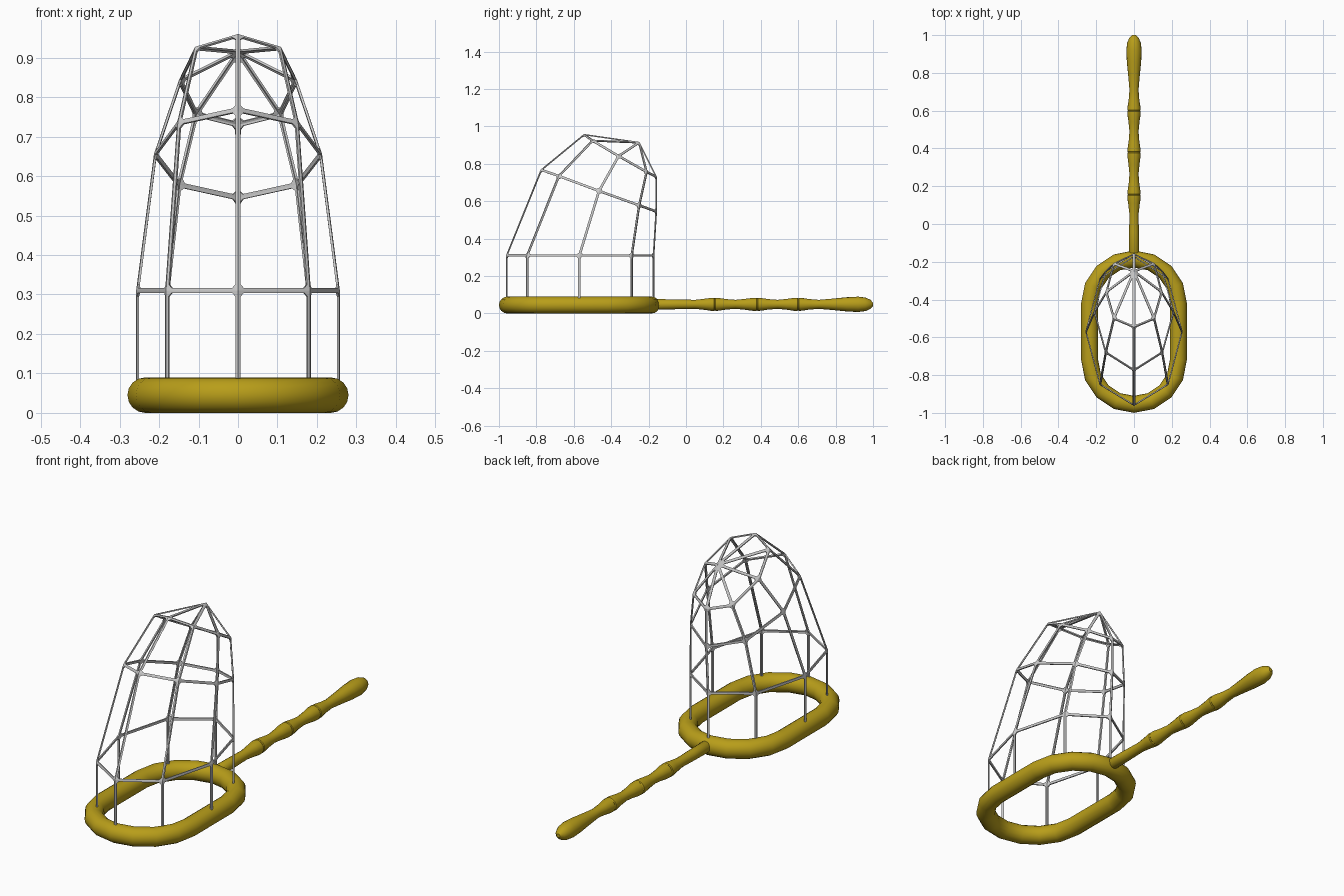
import bpy, bmesh
from math import sin, cos, pi
from mathutils import Vector

if "Cube" in bpy.data.objects:
    bpy.data.objects.remove(bpy.data.objects["Cube"])

wood = bpy.data.materials.new("bamboo")
wood.diffuse_color = (0.48, 0.34, 0.01, 1)
wood.use_nodes = True
wood.node_tree.nodes["Principled BSDF"].inputs["Base Color"].default_value = wood.diffuse_color


def make(name, bm, mat=None, smooth=False):
    bmesh.ops.recalc_face_normals(bm, faces=bm.faces[:])
    me = bpy.data.meshes.new(name)
    bm.to_mesh(me)
    bm.free()
    ob = bpy.data.objects.new(name, me)
    bpy.context.collection.objects.link(ob)
    if mat:
        me.materials.append(mat)
    if smooth:
        bpy.ops.object.select_all(action='DESELECT')
        ob.select_set(True)
        bpy.context.view_layer.objects.active = ob
        bpy.ops.object.shade_smooth_by_angle(angle=pi / 5)
    return ob


def skin(bm, rings, closed):
    """Join successive rings of points with quads."""
    vs = [[bm.verts.new(p) for p in r] for r in rings]
    n = len(vs[0])
    for k in range(len(vs) if closed else len(vs) - 1):
        a, b = vs[k], vs[(k + 1) % len(vs)]
        for i in range(n):
            j = (i + 1) % n
            bm.faces.new((a[i], a[j], b[j], b[i]))
    if not closed:
        bm.faces.new(vs[0])
        bm.faces.new(vs[-1])


# hoop: round tube along a stadium-shaped path
rings = []
for end in (1, -1):
    for s in range(9):
        a = pi * s / 8 + (0 if end == 1 else pi)
        d = Vector((cos(a), sin(a), 0))
        c = Vector((0, -0.57 + end * 0.15, 0.045)) + d * 0.235
        rings.append([c + d * 0.045 * cos(t) + Vector((0, 0, 0.045 * sin(t)))
                      for t in (2 * pi * i / 16 for i in range(16))])
bm = bmesh.new()
skin(bm, rings, True)
make("hoop", bm, wood, True)

# handle: bamboo pole with swollen joints and a bulb at the end
profile = [(-0.17, 0.022), (-0.16, 0.028), (-0.04, 0.026), (0.05, 0.024), (0.11, 0.031)]
for joint in (0.155, 0.38, 0.60):
    profile += [(joint - 0.02, 0.035), (joint - 0.004, 0.035), (joint, 0.032),
                (joint + 0.004, 0.035), (joint + 0.02, 0.034), (joint + 0.06, 0.028),
                (joint + 0.11, 0.024)]
    if joint < 0.6:
        profile.append((joint + 0.16, 0.029))
profile += [(0.79, 0.031), (0.86, 0.038), (0.92, 0.041), (0.96, 0.036),
            (0.985, 0.025), (1.0, 0.009)]
bm = bmesh.new()
skin(bm, [[(r * cos(2 * pi * i / 16), y, 0.049 + r * sin(2 * pi * i / 16))
           for i in range(16)] for y, r in profile], False)
make("handle", bm, wood, True)

# net: half rows (x, y, z) from front to back, mirrored to eight columns
rows = [
    [(0, -0.96, 0.31), (0.18, -0.85, 0.31), (0.255, -0.57, 0.31),
     (0.18, -0.29, 0.31), (0, -0.172, 0.31)],
    [(0, -0.775, 0.768), (0.15, -0.68, 0.735), (0.21, -0.465, 0.655),
     (0.15, -0.25, 0.578), (0, -0.158, 0.545)],
    [(0, -0.545, 0.957), (0.107, -0.50, 0.925), (0.147, -0.36, 0.842),
     (0.107, -0.21, 0.757), (0, -0.158, 0.73)],
]
rows.insert(0, [(x, y, 0.045) for x, y, z in rows[0]])
rows = [[Vector(p) for p in r + [(-x, y, z) for x, y, z in r[3:0:-1]]] for r in rows]
apex = Vector((0, -0.25, 0.915))
W, FILLET = 0.0062, 0.009

polys = []
for i in range(8):
    j = (i + 1) % 8
    polys += [[a[i], a[j], b[j], b[i]] for a, b in zip(rows, rows[1:])]
    polys.append([rows[-1][i], rows[-1][j], apex])

# each mesh cell becomes a frame of flat strips with cut corners
bm = bmesh.new()
for p in polys:
    n = len(p)
    outer, before, after = [], [], []
    for i in range(n):
        u = (p[i - 1] - p[i]).normalized()
        v = (p[(i + 1) % n] - p[i]).normalized()
        inner = p[i] + (u + v) * (W / u.cross(v).length)
        outer.append(bm.verts.new(p[i]))
        before.append(bm.verts.new(inner + u * FILLET))
        after.append(bm.verts.new(inner + v * FILLET))
    for i in range(n):
        j = (i + 1) % n
        bm.faces.new((outer[i], outer[j], before[j], after[i]))
        bm.faces.new((outer[i], after[i], before[i]))
bmesh.ops.remove_doubles(bm, verts=bm.verts[:], dist=0.0005)
net = make("net", bm)
mod = net.modifiers.new("thickness", 'SOLIDIFY')
mod.thickness = 0.006
mod.offset = 0
